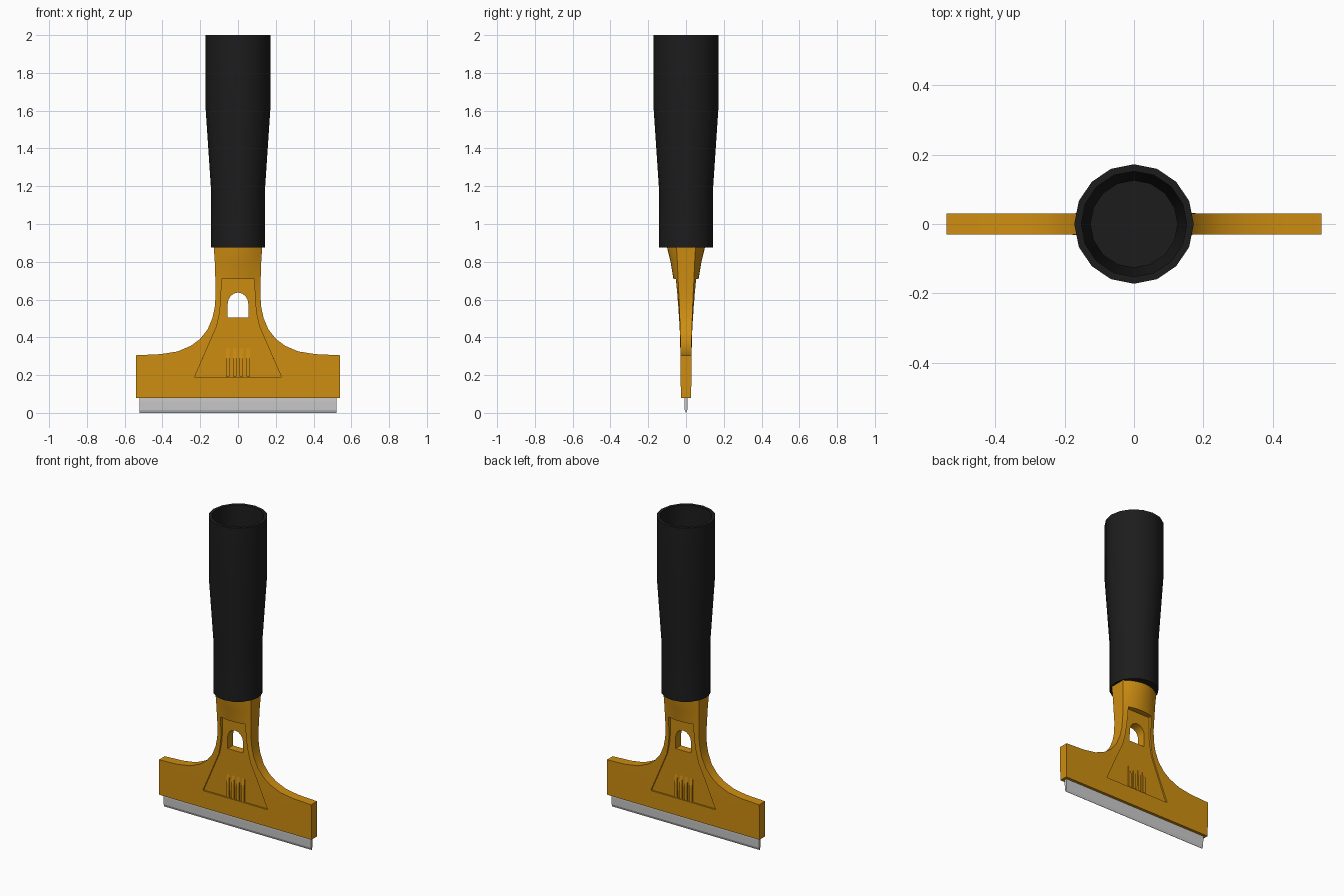
import bpy, bmesh, math

if "Cube" in bpy.data.objects:
    bpy.data.objects.remove(bpy.data.objects["Cube"])


def material(name, rgb):
    m = bpy.data.materials.new(name)
    m.diffuse_color = (*rgb, 1)
    m.use_nodes = True
    m.node_tree.nodes["Principled BSDF"].inputs["Base Color"].default_value = m.diffuse_color
    return m


YELLOW = material("yellow_plastic", (0.62, 0.27, 0.006))
BLACK = material("black_rubber", (0.012, 0.012, 0.012))


def finish(name, bm, mat=None, smooth=True):
    bmesh.ops.recalc_face_normals(bm, faces=bm.faces)
    me = bpy.data.meshes.new(name)
    bm.to_mesh(me)
    bm.free()
    ob = bpy.data.objects.new(name, me)
    bpy.context.collection.objects.link(ob)
    if mat:
        me.materials.append(mat)
    if smooth:
        bpy.ops.object.select_all(action='DESELECT')
        ob.select_set(True)
        bpy.context.view_layer.objects.active = ob
        bpy.ops.object.shade_smooth_by_angle(angle=math.radians(30))
    return ob


def loft(bm, rings, cap=True):
    vs = [[bm.verts.new(p) for p in r] for r in rings]
    n = len(vs[0])
    for a, b in zip(vs, vs[1:]):
        for i in range(n):
            j = (i + 1) % n
            bm.faces.new((a[i], a[j], b[j], b[i]))
    if cap:
        bm.faces.new(vs[0][::-1])
        bm.faces.new(vs[-1])


def cut(ob, cutter):
    mod = ob.modifiers.new("cut", 'BOOLEAN')
    mod.operation = 'DIFFERENCE'
    mod.solver = 'EXACT'
    mod.object = cutter
    bpy.context.view_layer.objects.active = ob
    bpy.ops.object.modifier_apply(modifier=mod.name)
    bpy.data.objects.remove(cutter)


def floor_y(z):
    # depth of the recessed panel floor
    return 0.018 + (z - 0.19) * 0.025


# Head and neck: rows of (z, half width, side half depth, centre half depth)
rows = [(0.08, 0.54, 0.027, 0.027), (0.305, 0.54, 0.03, 0.03),
        (0.311, 0.41, 0.03, 0.03), (0.325, 0.32, 0.03, 0.03),
        (0.355, 0.25, 0.03, 0.031), (0.39, 0.202, 0.03, 0.033),
        (0.44, 0.162, 0.031, 0.036), (0.50, 0.136, 0.033, 0.041),
        (0.56, 0.123, 0.035, 0.048), (0.63, 0.118, 0.038, 0.057),
        (0.71, 0.12, 0.042, 0.067), (0.80, 0.123, 0.046, 0.082),
        (0.875, 0.128, 0.05, 0.1), (0.91, 0.13, 0.05, 0.1)]
rings = []
for z, w, t, c in rows:
    us = [i / 5 - 1 for i in range(11)]
    front = [(u * w, -(t + (c - t) * (1 - u * u)), z) for u in us]
    rings.append(front + [(x, -y, z) for x, y, _ in front[::-1]])
bm = bmesh.new()
loft(bm, rings)
head = finish("scraper_head", bm, YELLOW, False)

# Recessed panel on both faces
half = [(0.23, 0.19), (0.112, 0.46), (0.097, 0.53), (0.09, 0.60), (0.087, 0.71)]
outline = half + [(-x, z) for x, z in half[::-1]]
for s in (-1, 1):
    bm = bmesh.new()
    loft(bm, [[(x, s * floor_y(z), z) for x, z in outline],
              [(x, s * 0.3, z) for x, z in outline]])
    cut(head, finish("panel_cutter", bm, None, False))

# Arched hanging hole
arch = [(-0.055, 0.505), (0.055, 0.505)]
arch += [(0.055 * math.cos(a), 0.575 + 0.062 * math.sin(a))
         for a in [math.pi * i / 8 for i in range(9)]]
bm = bmesh.new()
loft(bm, [[(x, y, z) for x, z in arch] for y in (-0.3, 0.3)])
cut(head, finish("hole_cutter", bm, None, False))
bpy.context.view_layer.objects.active = head
head.select_set(True)
bpy.ops.object.shade_smooth_by_angle(angle=math.radians(25))

# Wedge grip ribs on both faces
bm = bmesh.new()
for s in (-1, 1):
    for i in range(4):
        x = (i - 1.5) * 0.036
        side = [(0.012, 0.192), (0.029, 0.192), (0.029, 0.285),
                (floor_y(0.34), 0.34), (0.012, 0.34)]
        loft(bm, [[(x + d, s * y, z) for y, z in side] for d in (-0.009, 0.009)])
finish("grip_ribs", bm, YELLOW, False)

# Blade with ground edge
edge = [(-0.009, 0.12), (-0.009, 0.06), (-0.007, 0.016), (-0.001, 0),
        (0.001, 0), (0.007, 0.016), (0.009, 0.06), (0.009, 0.12)]
bm = bmesh.new()
loft(bm, [[(x, y, z) for y, z in edge] for x in (-0.522, 0.522)])
finish("blade", bm, None, False)

# Hollow handle sleeve, sixteen sided
profile = [(0.144, 0.875), (0.144, 1.2), (0.172, 1.62), (0.172, 2.0),
           (0.152, 2.0), (0.152, 1.62), (0.125, 1.2), (0.125, 0.93)]
angles = [math.tau * i / 16 for i in range(16)]
bm = bmesh.new()
loft(bm, [[(r * math.cos(a), r * math.sin(a), z) for a in angles] for r, z in profile])
finish("handle", bm, BLACK)
